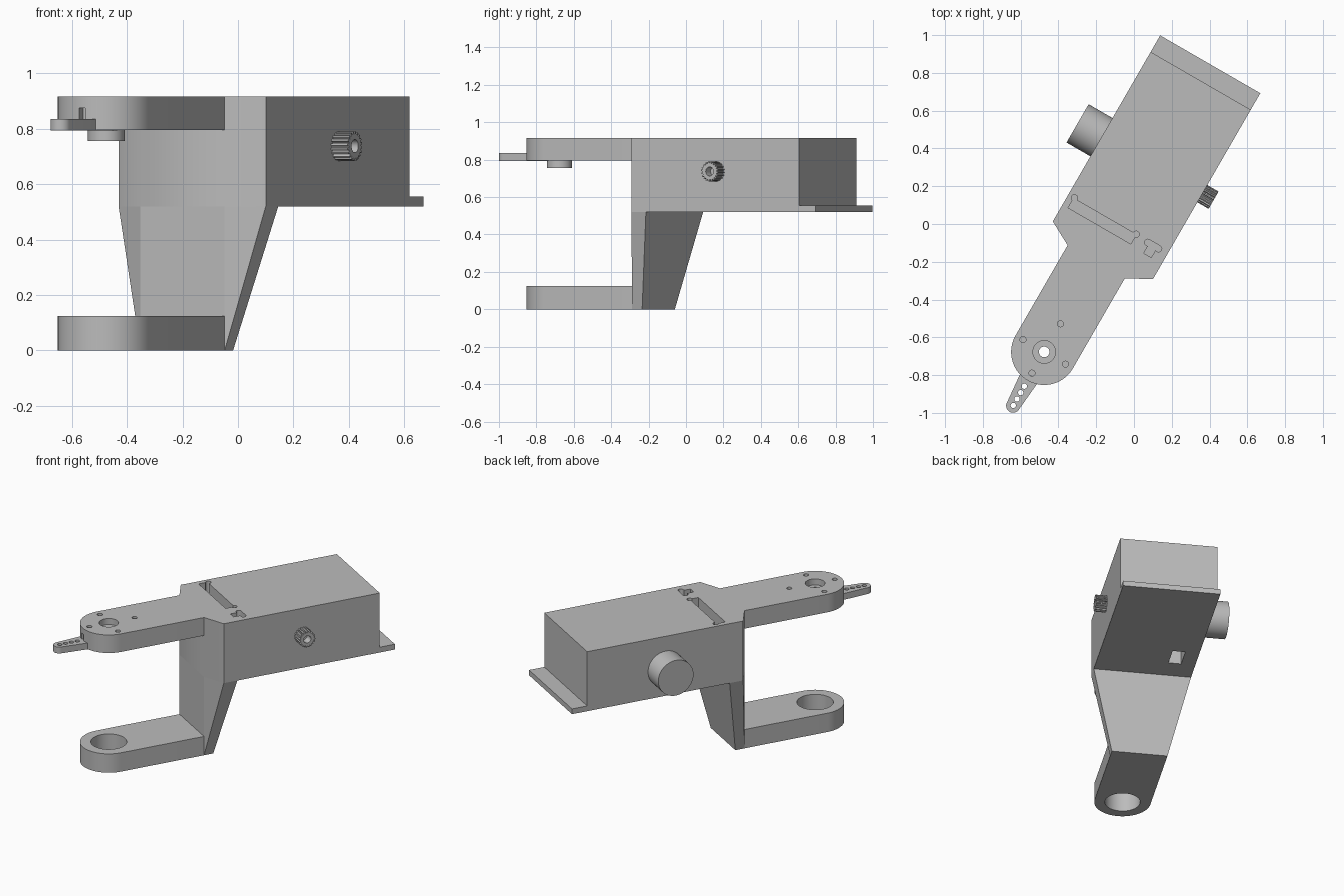
import bpy, bmesh, math
from mathutils import Matrix, Vector

cube = bpy.data.objects.get("Cube")
if cube:
    bpy.data.objects.remove(cube, do_unlink=True)

# One flat grey plastic
grey = bpy.data.materials.new("grey plastic")
grey.use_nodes = True
colour = (0.5, 0.5, 0.5, 1)
grey.diffuse_color = colour
grey.node_tree.nodes["Principled BSDF"].inputs["Base Color"].default_value = colour

TURN = Matrix.Rotation(math.radians(-30), 4, 'Z')   # whole bracket is turned
MID = -0.073                                        # centre line
PIVOT = -0.824                                      # arm pivot along the length
TOP, FLOOR, FRONT = 0.915, 0.52, -0.273


def add(name, bm):
    bmesh.ops.recalc_face_normals(bm, faces=bm.faces)
    bm.transform(TURN)
    mesh = bpy.data.meshes.new(name)
    bm.to_mesh(mesh)
    bm.free()
    mesh.materials.append(grey)
    obj = bpy.data.objects.new(name, mesh)
    bpy.context.collection.objects.link(obj)
    return obj


def prism(name, points, low, high, place=Matrix()):
    bm = bmesh.new()
    base = bm.faces.new([bm.verts.new((x, y, low)) for x, y in points])
    side = bmesh.ops.extrude_face_region(bm, geom=[base])["geom"]
    verts = [g for g in side if isinstance(g, bmesh.types.BMVert)]
    bmesh.ops.translate(bm, verts=verts, vec=(0, 0, high - low))
    bm.transform(place)
    return add(name, bm)


def arc(x, y, r, start=0, end=360, n=48):
    full = end - start == 360
    steps = [math.radians(start + (end - start) * i / n) for i in range(n if full else n + 1)]
    return [(x + r * math.cos(t), y + r * math.sin(t)) for t in steps]


def rect(x0, x1, y0, y1):
    return [(x0, y0), (x1, y0), (x1, y1), (x0, y1)]


def drill(x, y, r, low, high, place=Matrix()):
    return prism("drill", arc(x, y, r, n=32), low, high, place)


def cut(obj, cutters):
    for c in cutters:
        c.hide_render = True
        mod = obj.modifiers.new("cut", 'BOOLEAN')
        mod.operation, mod.solver, mod.object = 'DIFFERENCE', 'EXACT', c
    deps = bpy.context.evaluated_depsgraph_get()
    mesh = bpy.data.meshes.new_from_object(obj.evaluated_get(deps))
    obj.modifiers.clear()
    obj.data = mesh
    for c in cutters:
        bpy.data.objects.remove(c, do_unlink=True)


def across(y, z):
    """Axis pointing out of the right side."""
    return Matrix.Translation((0, y, z)) @ Matrix.Rotation(math.pi / 2, 4, 'Y')


# Housing with a chamfered front
L, R = MID - 0.306, MID + 0.306
NL, NR = MID - 0.175, MID + 0.175
nose = [(NL, FRONT), (NR, FRONT), (R, -0.203)]
housing = prism("housing", nose + [(R, 0.833), (L, 0.833), (L, -0.203)], FLOOR, TOP)
deep, above = TOP - 0.15, TOP + 0.05
cut(housing, [
    prism("long_slot", rect(-0.345, 0.038, -0.1, -0.042), deep, above),
    drill(-0.342, -0.038, 0.017, deep, above),
    drill(0.037, -0.042, 0.017, deep, above),
    prism("tee_stem", rect(0.122, 0.168, -0.108, -0.05), deep, above),
    prism("tee_head", arc(0.178, -0.048, 0.017, -90, 90, 12)
          + arc(0.112, -0.048, 0.017, 90, 270, 12), deep, above),
    prism("floor_hole", rect(-0.29, -0.21, 0.04, 0.19), FLOOR - 0.05, FLOOR + 0.1),
])

# Rear mounting lip
prism("rear_lip", rect(L, R, 0.833, 0.934), FLOOR, 0.555)

# Tapered leg joining the housing to the lower arm
bm = bmesh.new()
for x, y in nose + [(R, -0.113), (L, -0.113), (L, -0.203)]:
    bm.verts.new((x, y, FLOOR))
for x, y in rect(NL, NR, FRONT, -0.212):
    bm.verts.new((x, y, 0))
bmesh.ops.convex_hull(bm, input=bm.verts)
bmesh.ops.dissolve_limit(bm, angle_limit=0.01, verts=bm.verts, edges=bm.edges)
add("leg", bm)

# Two rounded arms
arm = [(NR, FRONT), (NL, FRONT)] + arc(MID, PIVOT, 0.175, 180, 360)
upper = prism("upper_arm", arm, 0.795, TOP)
lower = prism("lower_arm", arm, 0, 0.125)
cut(lower, [drill(MID, PIVOT, 0.11, -0.1, 0.2)])
screws = [(-0.13, 0), (0.13, 0), (0, -0.13), (0, 0.172)]
tip = PIVOT - 0.175
cut(upper, [drill(MID + x, PIVOT + y, 0.016, TOP - 0.07, above) for x, y in screws]
    + [drill(MID, PIVOT, 0.06, TOP - 0.04, above), drill(MID, PIVOT, 0.028, 0.7, above),
       prism("tip_notch", rect(MID - 0.013, MID + 0.013, tip - 0.05, tip + 0.03), 0.82, 0.875)])

# Servo horn and its hub under the upper arm
horn = prism("servo_horn", arc(MID, PIVOT, 0.067, 0, 180, 24)
             + arc(MID, -1.153, 0.037, 180, 360, 24), 0.793, 0.835)
cut(horn, [drill(MID, -1.151 + 0.039 * i, 0.014, 0.7, 0.9) for i in range(4)]
    + [drill(MID, PIVOT, 0.028, 0.7, 0.9)])
hub = prism("horn_hub", arc(MID, PIVOT, 0.067), 0.755, 0.796)
cut(hub, [drill(MID, PIVOT, 0.028, 0.7, 0.9)])

# Round boss on the left side
boss = prism("side_boss", arc(0, 0, 0.117), -0.525, L + 0.01, across(0.312, 0.7))

# Toothed shaft on the right side
TEETH = 20
profile = []
for i in range(TEETH):
    for part, r in ((0, 0.044), (0.3, 0.044), (0.45, 0.053), (0.85, 0.053)):
        t = 2 * math.pi * (i + part) / TEETH
        profile.append((r * math.cos(t), r * math.sin(t)))
spline = across(0.32, 0.737)
gear = prism("toothed_shaft", profile, R - 0.01, 0.302, spline)
cut(gear, [drill(0, 0, 0.024, 0.25, 0.35, spline)])

# Smooth the round walls, keep the corners crisp
for obj in (housing, upper, lower, horn, hub, boss, gear):
    bpy.ops.object.select_all(action='DESELECT')
    obj.select_set(True)
    bpy.context.view_layer.objects.active = obj
    bpy.ops.object.shade_smooth_by_angle(angle=math.radians(30))
